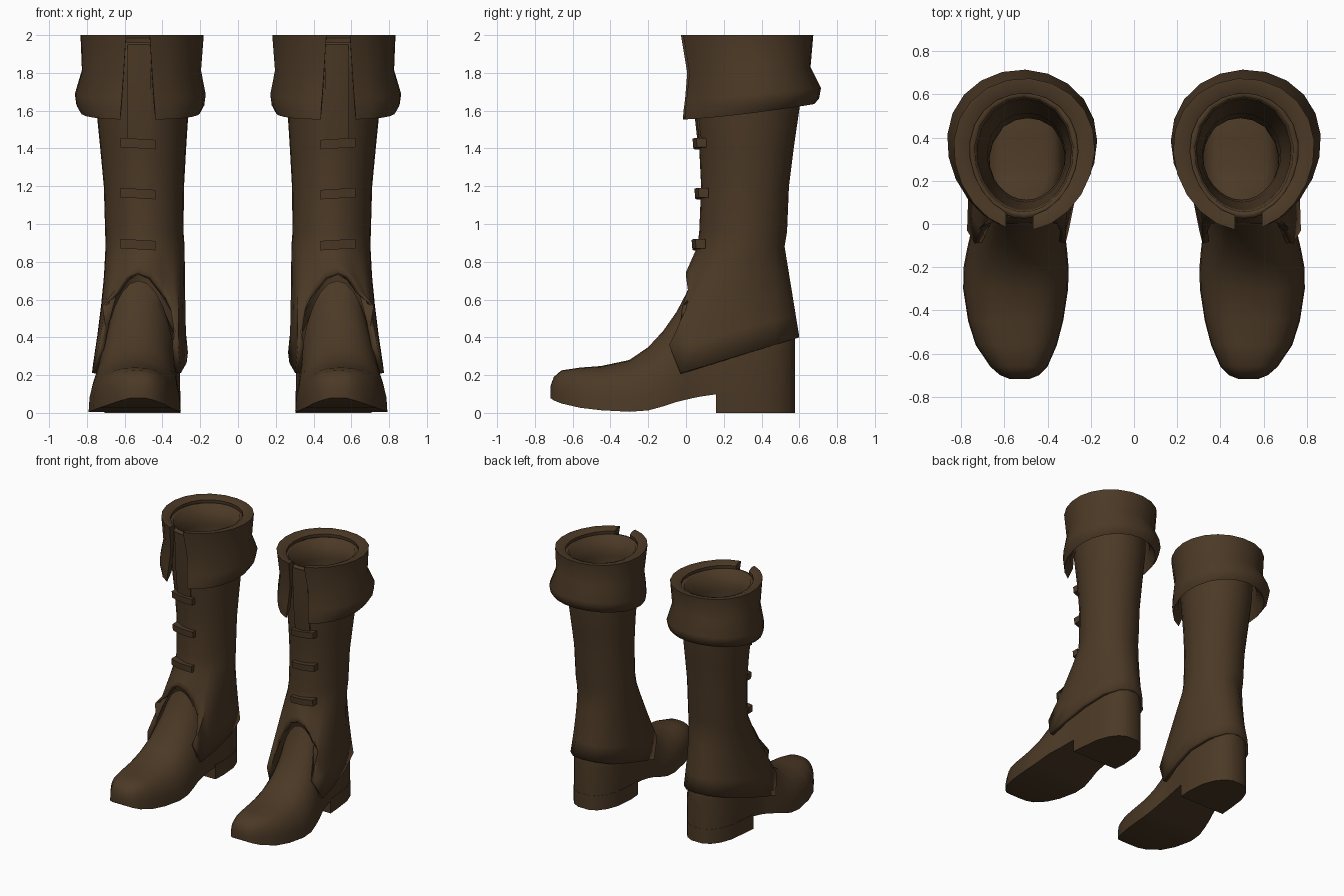
import bpy, bmesh, math
from mathutils import Vector

CX = 0.53  # distance of each boot from the middle
leather = bpy.data.materials.new("brown_leather")
leather.diffuse_color = (0.071, 0.041, 0.019, 1)


def make(name, rings, ring_closed=True, caps=True, recalc=True, angle=35, thickness=0):
    """Skin a list of equal-length rings and mirror the part to the other boot."""
    bm = bmesh.new()
    rows = [[bm.verts.new((p[0] + CX, p[1], p[2])) for p in r] for r in rings]
    n = len(rows[0])
    for a, b in zip(rows, rows[1:]):
        for i in range(n if ring_closed else n - 1):
            j = (i + 1) % n
            bm.faces.new((a[i], a[j], b[j], b[i]))
    if caps:
        bm.faces.new(rows[0][::-1])
        bm.faces.new(rows[-1])
    if recalc:
        bmesh.ops.recalc_face_normals(bm, faces=bm.faces)
    mesh = bpy.data.meshes.new(name)
    bm.to_mesh(mesh)
    bm.free()
    mesh.materials.append(leather)
    ob = bpy.data.objects.new(name, mesh)
    bpy.context.collection.objects.link(ob)
    bpy.ops.object.select_all(action='DESELECT')
    ob.select_set(True)
    bpy.context.view_layer.objects.active = ob
    bpy.ops.object.shade_smooth_by_angle(angle=math.radians(angle))
    if thickness:
        s = ob.modifiers.new("thickness", 'SOLIDIFY')
        s.thickness, s.offset = thickness, -1
    m = ob.modifiers.new("pair", 'MIRROR')
    m.use_mirror_merge = False
    return ob


def oval(a, dx, hx, yf, yb, egg=0.05):
    """Point on an egg-shaped ring, narrower at the front; angle 0 faces the front."""
    return (dx + hx * math.sin(a) * (1 - egg * math.cos(a)),
            (yf + yb) / 2 - (yb - yf) / 2 * math.cos(a))


# Foot: y, shift, half width, bottom, top, roundness of the upper
foot = [
    (-0.718, 0.00, 0.045, 0.078, 0.14, 0.8),
    (-0.70, 0.00, 0.09, 0.066, 0.19, 0.75),
    (-0.66, 0.003, 0.133, 0.050, 0.225, 0.7),
    (-0.56, 0.015, 0.188, 0.027, 0.240, 0.7),
    (-0.45, 0.018, 0.220, 0.014, 0.248, 0.75),
    (-0.30, 0.018, 0.243, 0.006, 0.28, 0.85),
    (-0.20, 0.016, 0.243, 0.013, 0.348, 0.95),
    (-0.12, 0.012, 0.232, 0.035, 0.435, 1),
    (-0.05, 0.008, 0.22, 0.058, 0.535, 1),
    (0.00, 0.00, 0.21, 0.07, 0.63, 1),
    (0.03, -0.005, 0.205, 0.077, 0.70, 1),
    (0.08, -0.012, 0.20, 0.087, 0.66, 0.95),
    (0.17, -0.022, 0.195, 0.10, 0.50, 0.5),
    (0.25, -0.028, 0.195, 0.10, 0.46, 0.4),
    (0.40, -0.03, 0.18, 0.10, 0.46, 0.35),
    (0.49, -0.03, 0.147, 0.10, 0.45, 0.3),
    (0.55, -0.03, 0.10, 0.10, 0.44, 0.3),
    (0.577, -0.03, 0.045, 0.10, 0.42, 0.3),
]
rings = []
for y, dx, hw, zb, zt, p in foot:
    ring = []
    for k in range(15):
        t = math.pi * k / 14
        c, s = math.cos(t), max(0.0, math.sin(t))
        ring.append((dx + hw * math.copysign(abs(c) ** p, c), y,
                     zb + (zt - zb) * (s ** p if s > 1e-6 else 0)))
    rings.append(ring)
make("foot", rings)

# Heel block
heel = [(0.16, 0.197, -0.021), (0.25, 0.197, -0.028), (0.40, 0.182, -0.03),
        (0.49, 0.149, -0.03), (0.55, 0.102, -0.03), (0.578, 0.047, -0.03)]
make("heel", [[(dx - w, y, 0), (dx + w, y, 0), (dx + w, y, 0.115), (dx - w, y, 0.115)]
              for y, w, dx in heel])

# Shaft: hem from front arch to back (inner side last), then rings rising to the top
arch = [(0, 0.0, 0.745), (0.065, 0.0, 0.72), (0.122, 0.01, 0.65), (0.168, 0.0, 0.55),
        (0.193, -0.05, 0.44), (0.207, -0.09, 0.36)]
outer = [(0.243, -0.03, 0.212), (0.238, 0.12, 0.255), (0.212, 0.30, 0.31),
         (0.16, 0.47, 0.36), (0.07, 0.57, 0.39), (-0.03, 0.60, 0.40)]
inner = [(-0.13, 0.57, 0.39), (-0.22, 0.47, 0.36), (-0.265, 0.30, 0.32),
         (-0.258, 0.12, 0.265), (-0.228, -0.03, 0.212)]
hem_ring = [Vector(p) for p in arch + outer + inner]
hem_ring += [Vector((-x * 1.03, y, z)) for x, y, z in arch[:0:-1]]
degs = [0, 12, 24, 36, 48, 62, 80, 98, 120, 142, 162, 180]
angles = [math.radians(d) for d in degs + [360 - d for d in degs[-2:0:-1]]]
shaft = [(0.88, 0.06, 0.522, 0.210, -0.038), (0.96, 0.07, 0.535, 0.208, -0.034),
         (1.2, 0.08, 0.545, 0.213, -0.032), (1.4, 0.07, 0.57, 0.228, -0.028),
         (1.62, 0.045, 0.602, 0.246, -0.024), (1.8, 0.035, 0.61, 0.25, -0.022),
         (1.96, 0.025, 0.62, 0.26, -0.02)]
upper = [[Vector((*oval(a, dx, hw, yf, yb), z)) for a in angles]
         for z, yf, yb, hw, dx in shaft]
rings = [hem_ring]
for f in (0.25, 0.5, 0.75):
    row = []
    for h, u in zip(hem_ring, upper[0]):
        p = h.lerp(u, f)
        p.x = u.x + (h.x - u.x) * (1 - f) ** 1.5  # flare towards the hem
        row.append(p)
    rings.append(row)
make("shaft", rings + upper, caps=False, recalc=False, thickness=0.032)

# Folded cuff, split at the front: shift, half width, y front, y back, z front, z back, gap
cuff = [
    (-0.02, 0.272, 0.015, 0.63, 1.62, 1.70, 0.085),
    (-0.02, 0.250, 0.035, 0.605, 1.985, 1.985, 0.062),
    (-0.021, 0.285, 0.005, 0.64, 2.0, 2.0, 0.062),
    (-0.022, 0.326, -0.03, 0.675, 2.0, 2.0, 0.062),
    (-0.018, 0.315, 0.00, 0.66, 1.80, 1.83, 0.075),
    (-0.012, 0.346, -0.015, 0.715, 1.66, 1.72, 0.085),
    (-0.012, 0.338, -0.025, 0.705, 1.60, 1.665, 0.09),
    (-0.014, 0.315, -0.03, 0.68, 1.553, 1.635, 0.092),
]
EGG = 0.09
columns = []
for k in range(21):
    col = []
    for dx, hx, yf, yb, zf, zb, gap in cuff:
        start = math.asin((gap - dx) / (hx * (1 - EGG)))
        end = 2 * math.pi - math.asin((gap + dx) / (hx * (1 - EGG)))
        a = start + (end - start) * k / 20
        t = ((1 - math.cos(a)) / 2) ** 1.4
        col.append((*oval(a, dx, hx, yf, yb, EGG), zf + (zb - zf) * t))
    columns.append(col)
make("cuff", columns, angle=40)

# Front lacing straps, curved over the shin
for i, (z, yf) in enumerate(((0.89, 0.06), (1.16, 0.075), (1.425, 0.065))):
    rings = []
    for x in (-0.093, -0.06, 0.0, 0.06, 0.093):
        y = yf - 0.027 + 1.6 * (x + 0.02) ** 2
        dz = z + 0.06 * x
        rings.append([(x, y, dz - 0.024), (x, y + 0.05, dz - 0.024),
                      (x, y + 0.05, dz + 0.026), (x, y - 0.004, dz + 0.026)])
    make("lacing_strap_%d" % (i + 1), rings)

# Thin placket running down the split of the cuff
rings = []
for z, yf in ((1.45, 0.064), (1.62, 0.045), (1.8, 0.035), (1.95, 0.027)):
    rings.append([(x, yf + d + 2.0 * (x + 0.025) ** 2, z) for x, d in
                  ((-0.07, -0.006), (0.0, -0.006), (0.055, -0.006),
                   (0.055, 0.003), (0.0, 0.003), (-0.07, 0.003))])
make("placket", rings)
